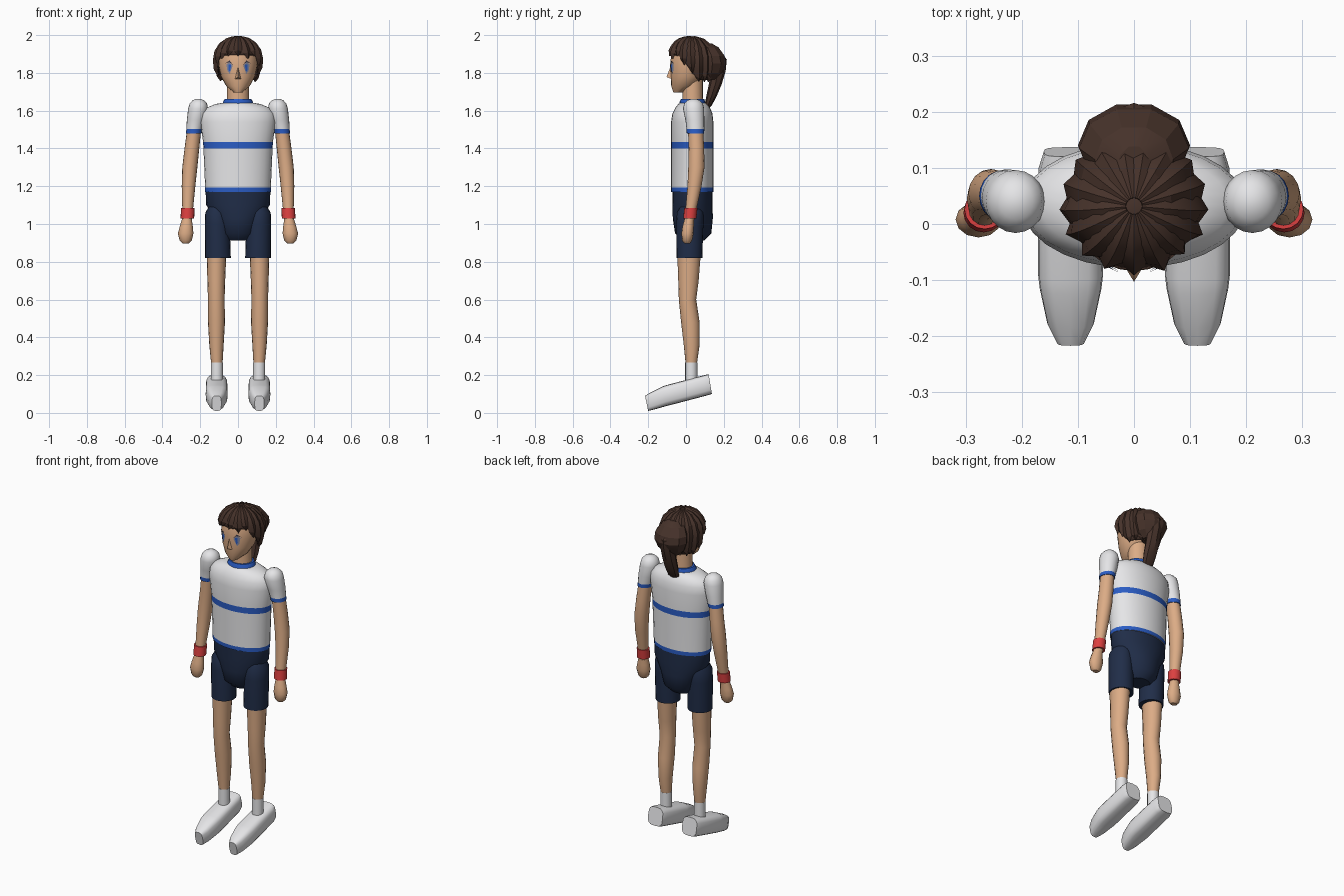
import bpy, bmesh
from math import sin, cos, pi, sqrt, radians, copysign
from mathutils import Vector

if "Cube" in bpy.data.objects:
    bpy.data.objects.remove(bpy.data.objects["Cube"], do_unlink=True)


def material(name, hex_code):
    """Flat colour from an sRGB hex code, stored as linear."""
    rgb = [int(hex_code[i:i + 2], 16) / 255 for i in (0, 2, 4)]
    lin = [((c + 0.055) / 1.055) ** 2.4 if c > 0.04 else c / 12.92 for c in rgb]
    m = bpy.data.materials.new(name)
    m.use_nodes = True
    m.diffuse_color = (*lin, 1)
    m.node_tree.nodes["Principled BSDF"].inputs["Base Color"].default_value = (*lin, 1)
    return m


SKIN = material("skin", "DCAC86")
WHITE = material("white cloth", "E6E6E8")
BLUE = material("blue trim", "2A5CC4")
NAVY = material("navy cloth", "202D48")
RED = material("red band", "DC4040")
HAIR = material("brown hair", "46322A")
EYE = material("eye grey blue", "8088A4")
LASH = material("eye dark", "3A3440")


def finish(name, bm, mats, smooth=40):
    bmesh.ops.recalc_face_normals(bm, faces=bm.faces)
    me = bpy.data.meshes.new(name)
    bm.to_mesh(me)
    bm.free()
    ob = bpy.data.objects.new(name, me)
    bpy.context.collection.objects.link(ob)
    for m in mats:
        me.materials.append(m)
    if smooth:
        bpy.ops.object.select_all(action="DESELECT")
        ob.select_set(True)
        bpy.context.view_layer.objects.active = ob
        bpy.ops.object.shade_smooth_by_angle(angle=radians(smooth))
    return ob


def skin_rings(name, rings, mats, bands=(), smooth=40):
    """Bridge closed rings, cap both ends; bands colour faces by height."""
    bm = bmesh.new()
    rows = [[bm.verts.new(p) for p in ring] for ring in rings]
    n = len(rows[0])
    for a, b in zip(rows, rows[1:]):
        for i in range(n):
            bm.faces.new((a[i], a[(i + 1) % n], b[(i + 1) % n], b[i]))
    bm.faces.new(rows[0])
    bm.faces.new(rows[-1])
    for f in bm.faces:
        z = f.calc_center_median().z
        f.material_index = int(any(lo < z < hi for lo, hi in bands))
    return finish(name, bm, mats, smooth)


def loft(name, rows, mats, bands=(), s=1, n=20, smooth=40):
    """Stack of level ellipses: (z, centre x, centre y, radius x, radius y)."""
    rings = [[(s * (cx + rx * cos(2 * pi * i / n)), cy + ry * sin(2 * pi * i / n), z)
              for i in range(n)] for z, cx, cy, rx, ry in rows]
    return skin_rings(name, rings, mats, bands, smooth)


# Shirt, collar, neck
loft("shirt", [(1.17, 0, .033, .174, .112), (1.193, 0, .033, .174, .112),
               (1.4, 0, .033, .183, .112), (1.435, 0, .033, .185, .112),
               (1.54, 0, .033, .2, .112), (1.585, 0, .034, .195, .106),
               (1.615, 0, .035, .168, .092), (1.635, 0, .035, .12, .076),
               (1.642, 0, .035, .08, .066)],
     [WHITE, BLUE], [(1.171, 1.192), (1.401, 1.434)], n=28)
loft("collar", [(1.622, 0, .033, .084, .072), (1.645, 0, .034, .08, .068),
                (1.662, 0, .035, .07, .062)], [BLUE])
loft("neck", [(1.6, 0, .035, .062, .058), (1.68, 0, .035, .058, .054),
              (1.78, 0, .035, .058, .054)], [SKIN])

# Head
HEAD = [(1.695, 0, -.04, .02, .026), (1.73, 0, -.012, .062, .066),
        (1.78, 0, .008, .09, .088), (1.84, 0, .02, .103, .104),
        (1.9, 0, .03, .105, .108), (1.95, 0, .03, .086, .09), (1.98, 0, .03, .04, .04)]
loft("head", HEAD, [SKIN], n=24)


def face_point(x, z, off):
    """Point just in front of the face surface."""
    for a, b in zip(HEAD, HEAD[1:]):
        if a[0] <= z <= b[0]:
            t = (z - a[0]) / (b[0] - a[0])
            cy, rx, ry = (a[k] + t * (b[k] - a[k]) for k in (2, 3, 4))
            return (x, cy - ry * sqrt(max(0, 1 - (x / rx) ** 2)) - off, z)


def plate(name, outline, mat, off):
    bm = bmesh.new()
    bm.faces.new([bm.verts.new(face_point(x, z, off)) for x, z in outline])
    finish(name, bm, [mat], 0)


# Nose wedge
bm = bmesh.new()
tip, top, left, right = [bm.verts.new(p) for p in
                         ((0, -.103, 1.778), (0, -.078, 1.845),
                          (.02, -.07, 1.765), (-.02, -.07, 1.765))]
for tri in ((tip, top, left), (tip, right, top), (tip, left, right)):
    bm.faces.new(tri)
finish("nose", bm, [SKIN], 0)


def shoe(name, s):
    """Tilted shoe: (top y, top z, bottom y, bottom z, half width)."""
    rows = [(.12, .205, .137, .1, .048), (.09, .198, .11, .092, .057),
            (-.1, .148, -.08, .042, .058), (-.125, .14, -.105, .036, .055),
            (-.185, .11, -.165, .019, .042), (-.217, .09, -.2, .01, .025)]
    n, rings = 16, []
    for ty, tz, by, bz, w in rows:
        ring = []
        for i in range(n):
            c, d = cos(2 * pi * i / n), sin(2 * pi * i / n)
            u = copysign(abs(c) ** .6, c)
            v = (copysign(abs(d) ** .6, d) + 1) / 2
            ring.append((s * (.113 + w * u), by + (ty - by) * v, bz + (tz - bz) * v))
        rings.append(ring)
    skin_rings(name, rings, [WHITE], smooth=35)


# Paired parts
for s, side in ((1, "left"), (-1, "right")):
    plate(side + "_eye", [(s * .028, 1.838), (s * .045, 1.858), (s * .062, 1.845),
                          (s * .056, 1.81), (s * .044, 1.795)], EYE, .003)
    plate(side + "_iris", [(s * .036, 1.845), (s * .05, 1.845), (s * .05, 1.815),
                           (s * .042, 1.805)], BLUE, .005)
    plate(side + "_lash", [(s * .025, 1.84), (s * .045, 1.866), (s * .068, 1.85),
                           (s * .045, 1.857)], LASH, .006)
    loft(side + "_sleeve", [(1.48, .234, .05, .042, .046), (1.502, .231, .05, .042, .047),
                            (1.55, .222, .047, .049, .05), (1.61, .211, .04, .053, .056),
                            (1.638, .21, .04, .046, .049), (1.655, .21, .04, .03, .032),
                            (1.663, .21, .04, .01, .01)],
         [WHITE, BLUE], [(1.4, 1.5)], s)
    loft(side + "_arm", [(1.01, .27, .016, .025, .025), (1.09, .266, .028, .029, .03),
                         (1.2, .262, .045, .036, .037), (1.3, .255, .055, .04, .043),
                         (1.4, .244, .055, .039, .041), (1.52, .23, .05, .037, .04)],
         [SKIN], (), s, 16)
    loft(side + "_wristband", [(1.028, .268, .02, .036, .035), (1.085, .266, .026, .036, .035)],
         [RED], (), s, 16)
    loft(side + "_hand", [(.898, .277, .006, .018, .015), (.912, .277, .006, .032, .026),
                          (.95, .277, .008, .041, .032), (.985, .274, .011, .035, .03),
                          (1.03, .27, .018, .025, .025)], [SKIN], (), s, 12)
    loft(side + "_shorts_leg", [(.82, .106, .018, .068, .068), (1.0, .11, .02, .066, .072),
                                (1.06, .113, .022, .06, .07), (1.1, .115, .025, .035, .05)],
         [NAVY], (), s)
    loft(side + "_leg", [(.26, .112, .028, .03, .03), (.36, .114, .03, .038, .042),
                         (.48, .114, .023, .045, .049), (.6, .115, .008, .044, .046),
                         (.7, .115, .013, .047, .054), (.84, .114, .016, .052, .062)],
         [SKIN], (), s, 16)
    loft(side + "_sock", [(.14, .112, .028, .032, .032), (.268, .112, .028, .032, .032)],
         [WHITE], (), s, 16)
    shoe(side + "_shoe", s)

# Shorts seat
loft("shorts_seat", [(.912, 0, .04, .065, .055), (.95, 0, .038, .1, .096),
                     (1.03, 0, .036, .125, .106), (1.1, 0, .035, .168, .106),
                     (1.18, 0, .034, .172, .106)], [NAVY], n=24)

# Hair: cap and pointed locks follow one rounded shape
CENTRE = Vector((0, .032, 1.87))


def hair_point(azimuth, theta, grow=0):
    """Azimuth 0 is the front, theta runs from the crown downwards."""
    c = cos(theta)
    r = (sin(theta) if c > 0 else 1 - .22 * c * c) * (.117 + grow)
    return CENTRE + Vector((r * sin(azimuth), -r * cos(azimuth), (.12 + grow) * c))


def hairline(azimuth):
    d = abs(azimuth)
    if d < 1:
        return radians(78)
    return radians(min(155, 78 + 80 * (d - 1)))


bm = bmesh.new()
N, ROWS = 32, 8
grid = [[bm.verts.new(hair_point(a, .08 + (hairline(a) - .08) * k / ROWS))
         for k in range(ROWS + 1)] for a in (2 * pi * i / N - pi for i in range(N))]
for i in range(N):
    for k in range(ROWS):
        a, b = grid[i], grid[(i + 1) % N]
        bm.faces.new((a[k], a[k + 1], b[k + 1], b[k]))
bm.faces.new([col[0] for col in grid])
cap = finish("hair_cap", bm, [HAIR], 30)
thick = cap.modifiers.new("thickness", "SOLIDIFY")
thick.thickness, thick.offset = .008, -1


def lock(name, azimuth, end, width, sweep):
    """Ridged tapering lock lying on the hair shape."""
    rings, steps = [], 6
    for k in range(steps + 1):
        t = k / steps
        az, th = azimuth + sweep * t * t, .12 + (end - .12) * t
        w = width * max(.05, sin(pi * (.12 + .88 * t)) ** .6)
        p = hair_point(az, th, .002)
        side = Vector((cos(az), sin(az), 0)) * w
        out = (p - CENTRE).normalized()
        lift = .014 * min(1, .3 + 1.6 * t) * (1 if t < 1 else .3)
        rings.append([p + side - out * .006, p + out * lift,
                      p - side - out * .006, p - out * .008])
    skin_rings(name, rings, [HAIR], smooth=25)


COUNT = 17
for i in range(COUNT):
    a = 2 * pi * i / COUNT
    a = a - 2 * pi if a > pi else a
    extra = .16 if i % 2 else .05
    sweep = 0 if i == 0 else copysign(.1, a)
    lock(f"hair_lock_{i + 1}", a, hairline(a + sweep) + extra, .034, sweep)

# Gathered hair and ponytail
loft("gathered_hair", [(1.765, 0, .13, .045, .04), (1.8, 0, .135, .08, .062),
                       (1.85, 0, .14, .1, .077), (1.89, 0, .135, .098, .073),
                       (1.935, 0, .115, .07, .06), (1.955, 0, .1, .03, .04)],
     [HAIR], n=10, smooth=20)
loft("ponytail", [(1.598, 0, .1, .018, .01), (1.63, 0, .118, .036, .02),
                  (1.68, 0, .136, .042, .028), (1.74, 0, .155, .042, .034),
                  (1.81, 0, .172, .042, .038), (1.87, 0, .176, .045, .04),
                  (1.9, 0, .165, .025, .03)], [HAIR], n=8, smooth=30)
